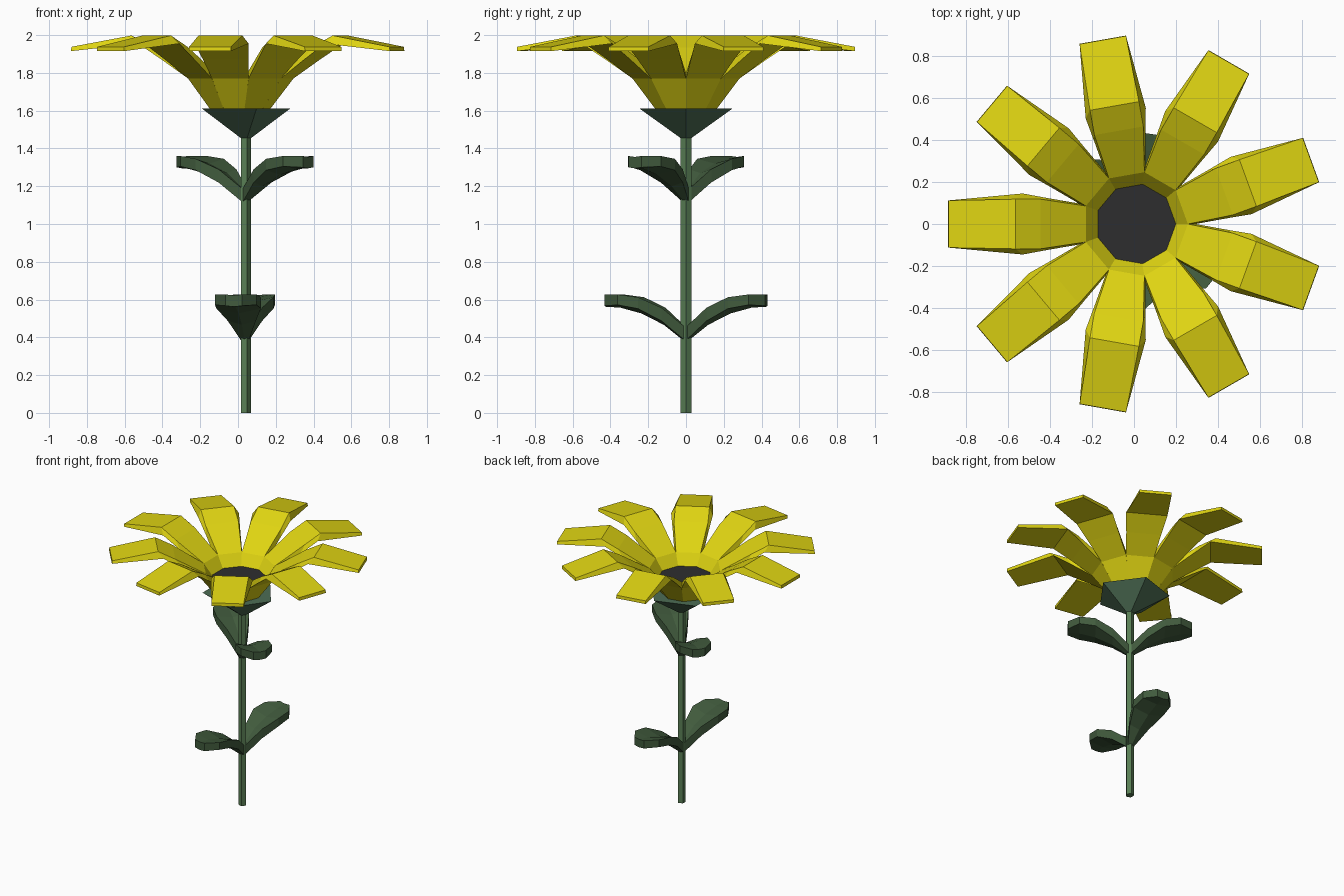
import bpy, bmesh, math
from mathutils import Matrix, Vector

if "Cube" in bpy.data.objects:
    bpy.data.objects.remove(bpy.data.objects["Cube"])


def material(name, rgb):
    m = bpy.data.materials.new(name)
    m.diffuse_color = (*rgb, 1)
    m.use_nodes = True
    m.node_tree.nodes["Principled BSDF"].inputs["Base Color"].default_value = m.diffuse_color
    return m


STEM = material("stem green", (0.10, 0.21, 0.09))
CALYX = material("calyx green", (0.075, 0.155, 0.09))
LEAF = material("leaf green", (0.053, 0.105, 0.047))
YELLOW = material("petal yellow", (0.74, 0.66, 0.006))
DARK = material("dark seed disc", (0.027, 0.027, 0.028))


def loft(name, sections, mat, place=Matrix()):
    """Skin a row of equal-sized closed sections and cap both ends."""
    bm = bmesh.new()
    rings = [[bm.verts.new(place @ Vector(p)) for p in s] for s in sections]
    n = len(rings[0])
    for a, b in zip(rings, rings[1:]):
        for i in range(n):
            j = (i + 1) % n
            bm.faces.new((a[i], a[j], b[j], b[i]))
    bm.faces.new(rings[0])
    bm.faces.new(rings[-1])
    bmesh.ops.recalc_face_normals(bm, faces=bm.faces)
    mesh = bpy.data.meshes.new(name)
    bm.to_mesh(mesh)
    bm.free()
    mesh.materials.append(mat)
    ob = bpy.data.objects.new(name, mesh)
    bpy.context.collection.objects.link(ob)
    return ob


def ring(sides, r, x, z):
    step = math.tau / sides
    return [(x + r * math.cos(i * step), r * math.sin(i * step), z) for i in range(sides)]


def turned(x, z, degrees):
    return Matrix.Translation((x, 0, z)) @ Matrix.Rotation(math.radians(degrees), 4, 'Z')


# Five-sided stem and flaring calyx
loft("stem", [ring(5, 0.03, 0.039, 0), ring(5, 0.03, 0.039, 1.47)], STEM)
loft("calyx", [ring(5, 0.03, 0.039, 1.455), ring(5, 0.26, 0.018, 1.612)], CALYX)

# Nine-sided seed disc inside the petal cup
loft("seed_disc", [ring(9, 0.16, 0.008, 1.615), ring(9, 0.192, 0.01, 1.72)], DARK)

# Petals: (radius, height, half width) for the outer and inner skins
outer = [(0.155, 1.61, 0.057), (0.27, 1.77, 0.098), (0.41, 1.87, 0.122),
         (0.535, 1.955, 0.145), (0.89, 1.915, 0.112)]
inner = [(0.178, 1.715, 0.065), (0.235, 1.80, 0.0855), (0.45, 1.935, 0.118),
         (0.57, 1.998, 0.118), (0.888, 1.938, 0.112)]
petal = [[(ro, -wo, zo), (ro, wo, zo), (ri, wi, zi), (ri, -wi, zi)]
         for (ro, zo, wo), (ri, zi, wi) in zip(outer, inner)]
for k in range(9):
    loft(f"petal_{k + 1}", petal, YELLOW, turned(0.006, 0, 20 + 40 * k))

# Leaves: (radius, half width, underside height, edge lift, thickness)
spine = [(0.0, 0.02, 0.0, 0.01, 0.07), (0.12, 0.075, 0.095, 0.02, 0.07),
         (0.24, 0.118, 0.155, 0.025, 0.06), (0.35, 0.112, 0.185, 0.015, 0.055),
         (0.43, 0.045, 0.19, 0.005, 0.06)]
leaf = [[(r, -w, z + e), (r, 0, z), (r, w, z + e),
         (r, w, z + e + t), (r, 0, z + t), (r, -w, z + e + t)]
        for r, w, z, e, t in spine]
for level, height, angle in (("lower", 0.372, 82), ("upper", 1.105, -39)):
    for side in (0, 1):
        loft(f"{level}_leaf_{side + 1}", leaf, LEAF, turned(0.037, height, angle + 180 * side))
